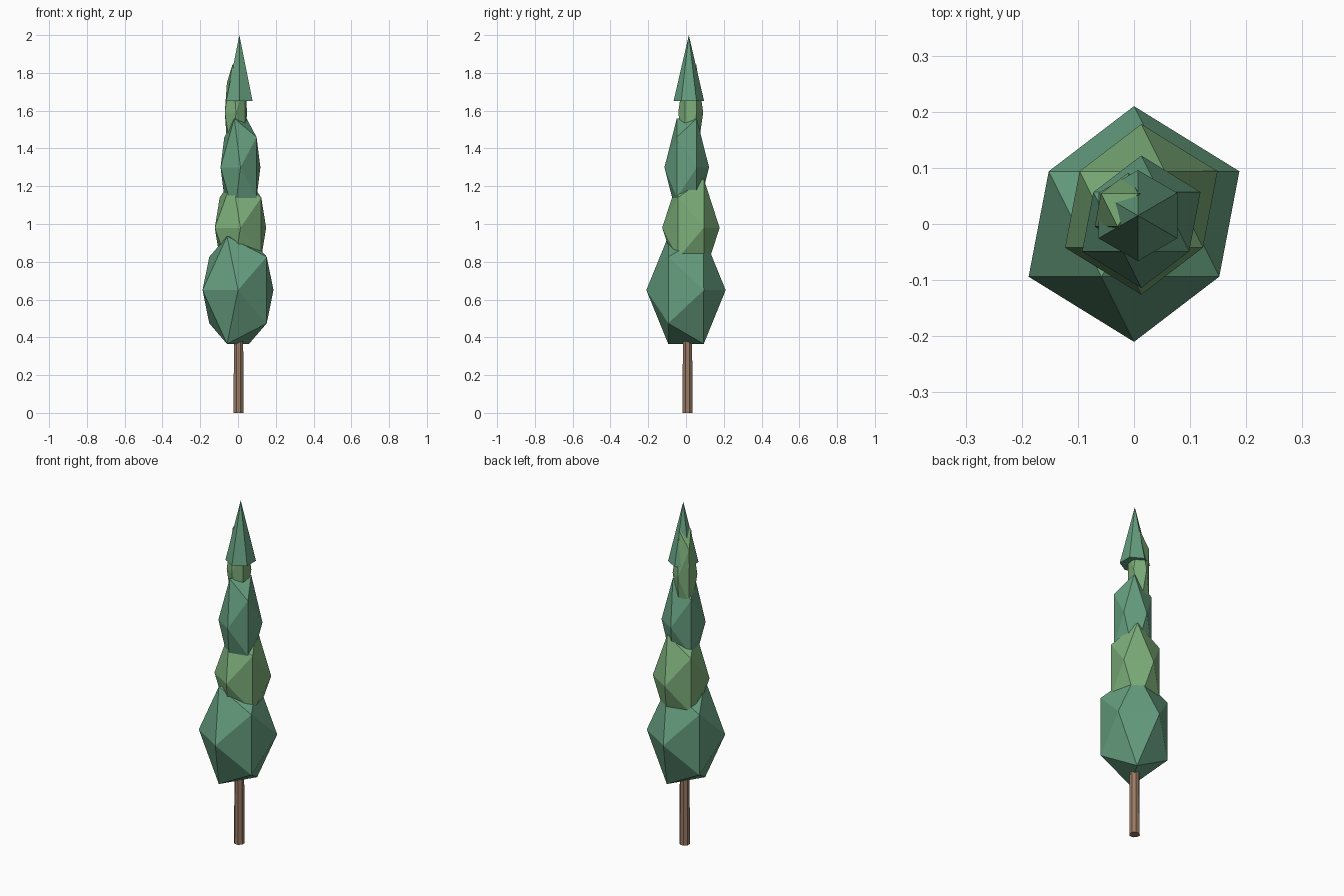
import bpy, math
from mathutils import Matrix, Vector

if "Cube" in bpy.data.objects:
    bpy.data.objects.remove(bpy.data.objects["Cube"])


def material(name, rgb):
    m = bpy.data.materials.new(name)
    m.diffuse_color = (*rgb, 1)
    m.use_nodes = True
    m.node_tree.nodes["Principled BSDF"].inputs["Base Color"].default_value = m.diffuse_color
    return m


DARK = material("dark_green", (0.13, 0.34, 0.21))
LIGHT = material("light_green", (0.20, 0.42, 0.19))
BARK = material("bark", (0.33, 0.20, 0.13))

# Turn that lays an icosahedron with its edges on the axes, then spins it about z
T = (1 + math.sqrt(5)) / 2
SPIN = Matrix.Rotation(math.radians(58.3), 3, 'Z')
S, L = 1 / math.hypot(1, T), T / math.hypot(1, T)


def foliage(name, center, radius, half_height, mat):
    """Stretched icosahedron made as the hull of three golden rectangles."""
    import bmesh
    bm = bmesh.new()
    for a in (-1, 1):
        for b in (-1, 1):
            for p in ((a * L, b * S, 0), (a * S, 0, b * L), (0, a * L, b * S)):
                v = SPIN @ Vector(p)
                bm.verts.new((v.x * radius, v.y * radius, v.z * half_height))
    bmesh.ops.convex_hull(bm, input=bm.verts)
    bmesh.ops.recalc_face_normals(bm, faces=bm.faces)
    mesh = bpy.data.meshes.new(name)
    bm.to_mesh(mesh)
    bm.free()
    mesh.materials.append(mat)
    ob = bpy.data.objects.new(name, mesh)
    ob.location = center
    bpy.context.collection.objects.link(ob)


def cone(name, sides, r1, r2, x, y, z0, z1, turn, mat):
    bpy.ops.mesh.primitive_cone_add(vertices=sides, radius1=r1, radius2=r2, depth=z1 - z0,
                                    location=(x, y, (z0 + z1) / 2),
                                    rotation=(0, 0, math.radians(turn)))
    ob = bpy.context.object
    ob.name = name
    ob.data.materials.append(mat)


# Trunk
cone("trunk", 8, 0.029, 0.025, 0.003, 0.008, 0, 0.6, 22.5, BARK)

# Foliage tiers, bottom to top
foliage("foliage_1", (0, 0, 0.65), 0.21, 0.335, DARK)
foliage("foliage_2", (0.013, 0.026, 0.98), 0.152, 0.305, LIGHT)
foliage("foliage_3", (0.013, 0.004, 1.30), 0.118, 0.304, DARK)
foliage("foliage_4", (-0.011, 0.025, 1.59), 0.066, 0.30, LIGHT)

# Pointed tip
cone("tip", 6, 0.081, 0, 0.007, 0.015, 1.65, 2.0, 0, DARK)
